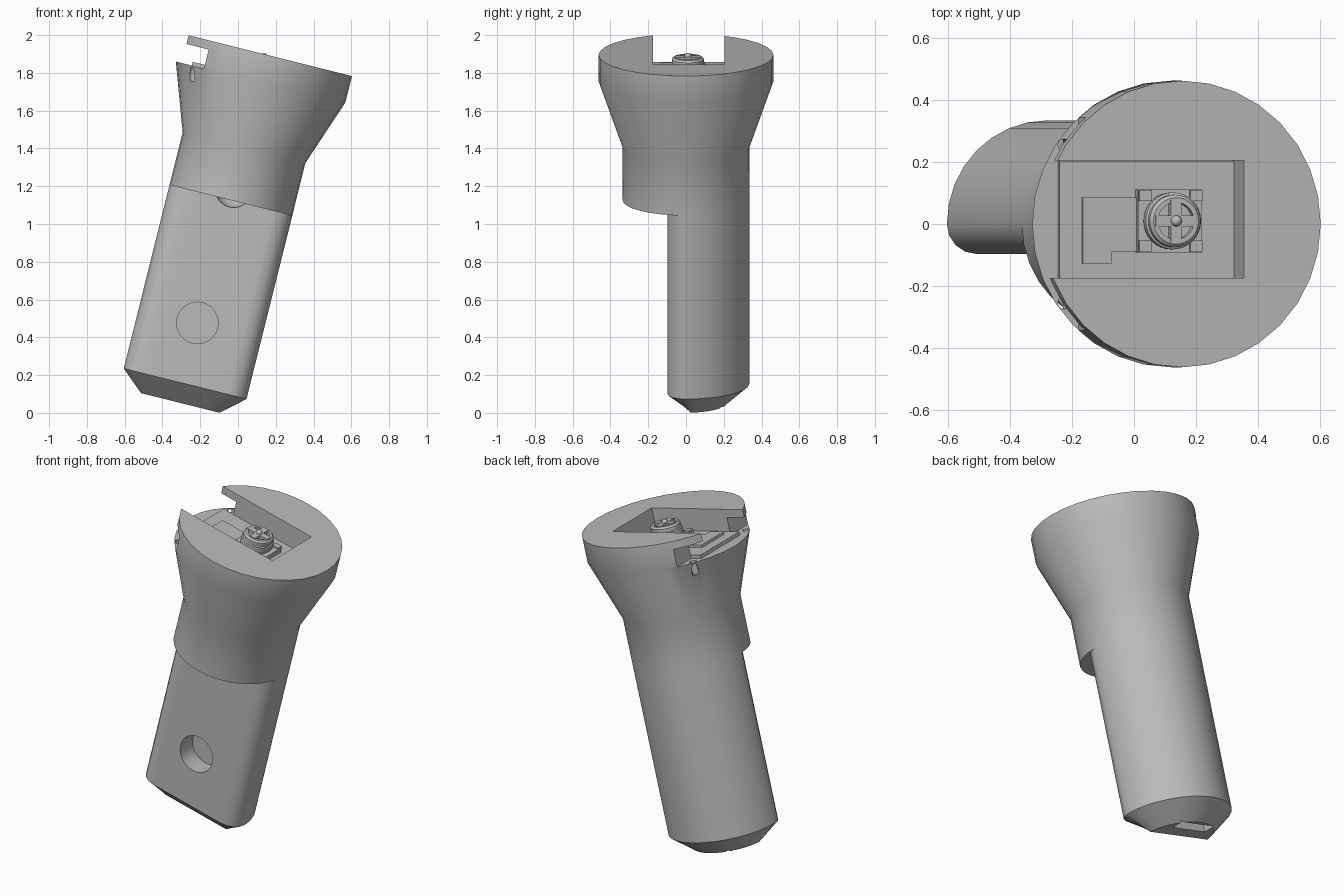
import bpy, bmesh, math
from mathutils import Matrix

if "Cube" in bpy.data.objects:
    bpy.data.objects.remove(bpy.data.objects["Cube"])

grey = bpy.data.materials.new("plain grey")
grey.use_nodes = True
grey.diffuse_color = (0.5, 0.5, 0.5, 1)
grey.node_tree.nodes["Principled BSDF"].inputs["Base Color"].default_value = (0.5, 0.5, 0.5, 1)

# Everything is built upright around the handle axis, then leaned sideways
AXIS = -0.31
LEAN = Matrix.Translation((0, 0, -0.005)) @ Matrix.Rotation(math.radians(14), 4, 'Y')
N = 32
FLAT = -0.097


def finish(name, bm, lean=True):
    bmesh.ops.recalc_face_normals(bm, faces=bm.faces)
    mesh = bpy.data.meshes.new(name)
    bm.to_mesh(mesh)
    bm.free()
    mesh.materials.append(grey)
    ob = bpy.data.objects.new(name, mesh)
    bpy.context.collection.objects.link(ob)
    if lean:
        ob.matrix_world = LEAN
    return ob


def box(name, x, y, z, lean=True):
    bm = bmesh.new()
    bmesh.ops.create_cube(bm, size=1)
    for v in bm.verts:
        v.co = [(lo + hi) / 2 + c * (hi - lo) for c, (lo, hi) in zip(v.co, (x, y, z))]
    return finish(name, bm, lean)


def loft(name, rings, closed=False, lean=True):
    bm = bmesh.new()
    loops = [[bm.verts.new(p) for p in ring] for ring in rings]
    pairs = list(zip(loops, loops[1:]))
    if closed:
        pairs.append((loops[-1], loops[0]))
    else:
        bm.faces.new(loops[0])
        bm.faces.new(loops[-1])
    for a, b in pairs:
        for i in range(len(a)):
            j = (i + 1) % len(a)
            bm.faces.new((a[i], a[j], b[j], b[i]))
    bmesh.ops.remove_doubles(bm, verts=bm.verts, dist=1e-5)
    bmesh.ops.dissolve_degenerate(bm, edges=bm.edges, dist=1e-5)
    return finish(name, bm, lean)


def circle(r, z, x=AXIS, y=0.0, n=N):
    return [(x + r * math.cos(i * math.tau / n), y + r * math.sin(i * math.tau / n), z)
            for i in range(n)]


def flat_fronted(z, inset=False):
    # Round back, flat front, rounded front corners
    ring = []
    for i in range(N):
        a = i * math.tau / N
        c, s = math.cos(a), math.sin(a)
        x, y = 0.335 * c, 0.335 * s
        if s < -1e-6:
            t = math.atan2(-s, abs(c)) / (math.pi / 4)
            side = 1 if c > 0 else -1
            if t <= 1:
                x = side * (0.235 + 0.1 * math.cos(t * math.pi / 2))
                y = FLAT * math.sin(t * math.pi / 2)
            else:
                x, y = side * 0.235 * (2 - t), FLAT
        if inset:
            x, y = x * 0.64, max(y * 0.64, 0.023)
        ring.append((AXIS + x, y, z))
    return ring


def cut(target, cutter):
    mod = target.modifiers.new("cut", 'BOOLEAN')
    mod.operation, mod.solver, mod.object = 'DIFFERENCE', 'EXACT', cutter
    bpy.context.view_layer.objects.active = target
    bpy.ops.object.modifier_apply(modifier=mod.name)
    bpy.data.objects.remove(cutter)


def smooth(ob, angle=30):
    bpy.ops.object.select_all(action='DESELECT')
    ob.select_set(True)
    bpy.context.view_layer.objects.active = ob
    bpy.ops.object.shade_smooth_by_angle(angle=math.radians(angle))


# Handle and flared head in one shell
body = loft("handle_and_head", [
    flat_fronted(-0.018, True), flat_fronted(0.087), flat_fronted(1.088),
    circle(0.335, 1.088), circle(0.335, 1.375), circle(0.463, 1.737), circle(0.463, 1.881)])

# Open slot for the lamp board, and the wider groove under the lip
FLOOR = 1.73
cut(body, box("slot_cut", (-1.2, -0.103), (-0.175, 0.205), (FLOOR, 2.1)))
cut(body, box("groove_cut", (-1.2, -0.617), (-0.7, 0.7), (FLOOR, 1.834)))

# Screw holes in the groove shelf
for side in (-1, 1):
    cut(body, loft("screw_cut", [circle(0.02, z, -0.665, 0.255 * side, 12) for z in (1.65, 1.78)]))

# Round blind hole in the flat front
hole = [[(x, y, z) for x, z, _ in circle(0.11, 0, -0.325, 0.415)] for y in (-0.3, 0.025)]
cut(body, loft("front_hole_cut", hole))

# Cable dimple under the step, and pocket in the foot
bm = bmesh.new()
bmesh.ops.create_uvsphere(bm, u_segments=24, v_segments=12, radius=0.1,
                          matrix=Matrix.Translation((AXIS, FLAT - 0.003, 1.151)))
cut(body, finish("dimple_cut", bm))
cut(body, box("foot_cut", (-0.43, -0.19), (0.11, 0.19), (-0.1, 0.03)))
smooth(body)

# Lamp board with a raised pad
TOP = 1.75
box("lamp_board", (-0.684, -0.104), (-0.174, 0.204), (FLOOR - 0.005, TOP))
box("board_pad", (-0.61, -0.42), (-0.09, 0.085), (TOP - 0.005, 1.765))
box("board_pad_tab", (-0.61, -0.515), (-0.13, -0.09), (TOP - 0.005, 1.765))

# Lamp base with corner pads
LX, LY = -0.325, 0.01
box("lamp_base", (LX - 0.106, LX + 0.106), (LY - 0.102, LY + 0.102), (TOP - 0.005, 1.785))
for sx in (-1, 1):
    for sy in (-1, 1):
        x, y = LX + sx * 0.085, LY + sy * 0.082
        box("base_corner", (x - 0.02, x + 0.02), (y - 0.018, y + 0.018), (1.78, 1.795))

# Lamp collar, open ring, spokes and centre bead
smooth(loft("lamp_collar", [circle(r, z, LX, LY) for r, z in
                            ((0.08, 1.78), (0.092, 1.8), (0.092, 1.83), (0.084, 1.835))]))
smooth(loft("lamp_ring", [circle(r, z, LX, LY) for r, z in
                          ((0.085, 1.83), (0.085, 1.855), (0.075, 1.865), (0.06, 1.865), (0.06, 1.83))],
            closed=True))
for name, wx, wy in (("spoke_across", 0.068, 0.018), ("spoke_along", 0.018, 0.068)):
    box(name, (LX - wx, LX + wx), (LY - wy, LY + wy), (1.83, 1.869))
bm = bmesh.new()
bmesh.ops.create_uvsphere(bm, u_segments=16, v_segments=8, radius=0.018,
                          matrix=Matrix.Translation((LX, LY, 1.869)))
smooth(finish("centre_bead", bm))
